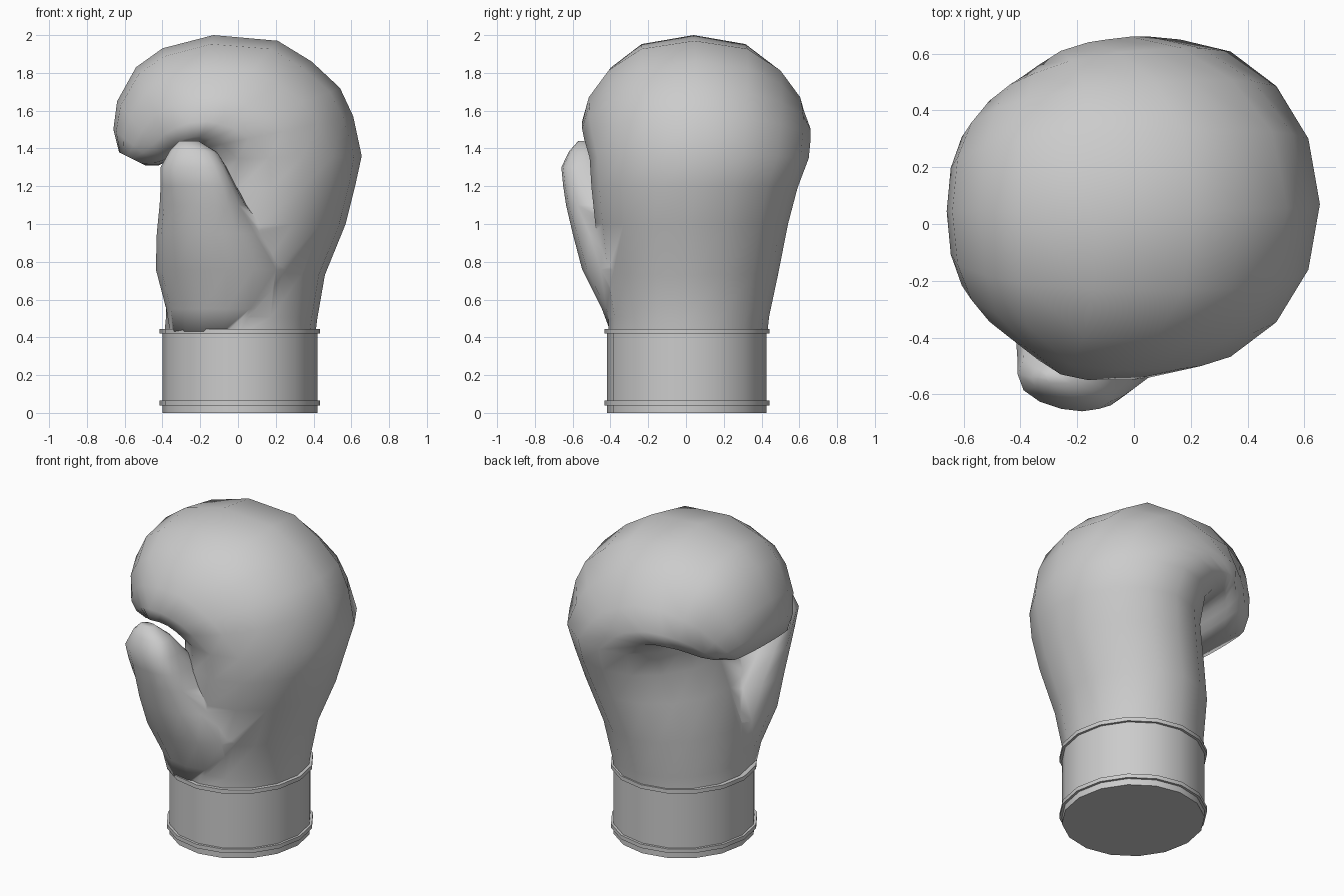
import bpy, bmesh, math
from mathutils import Vector

cube = bpy.data.objects.get("Cube")
if cube:
    bpy.data.objects.remove(cube, do_unlink=True)

SIDES = 16

# One plain grey for the whole glove
leather = bpy.data.materials.new("grey_leather")
leather.use_nodes = True
grey = (0.6, 0.6, 0.6, 1)
leather.diffuse_color = grey
leather.node_tree.nodes["Principled BSDF"].inputs["Base Color"].default_value = grey


def loft(name, rings):
    """Skin egg-shaped rings: outer (x, z), inner (x, z), (front y, back y), skew to inner.
    A stronger skew also makes the ring squarer."""
    bm = bmesh.new()
    loops = []
    for outer, inner, (front, back), skew in rings:
        a = Vector((outer[0], (front + back) / 2, outer[1]))
        b = Vector((inner[0], (front + back) / 2, inner[1]))
        across, depth = (a - b) / 2, Vector((0, (back - front) / 2, 0))
        loop = []
        for i in range(SIDES):
            c, s = math.cos(math.tau * i / SIDES), math.sin(math.tau * i / SIDES)
            wide = math.copysign(abs(s) ** (1 - 0.4 * abs(skew)), s)
            loop.append(bm.verts.new((a + b) / 2 + across * (c - skew * s * s) + depth * wide))
        loops.append(loop)
    for low, high in zip(loops, loops[1:]):
        for i in range(SIDES):
            j = (i + 1) % SIDES
            bm.faces.new((low[i], low[j], high[j], high[i]))
    for loop in (loops[0], loops[-1]):
        bm.faces.new(loop)
    bmesh.ops.recalc_face_normals(bm, faces=bm.faces)
    mesh = bpy.data.meshes.new(name)
    bm.to_mesh(mesh)
    bm.free()
    mesh.materials.append(leather)
    obj = bpy.data.objects.new(name, mesh)
    bpy.context.collection.objects.link(obj)
    return obj


def smooth(obj, degrees):
    bpy.ops.object.select_all(action="DESELECT")
    obj.select_set(True)
    bpy.context.view_layer.objects.active = obj
    bpy.ops.object.shade_smooth_by_angle(angle=math.radians(degrees))


def band(name, radius, bottom, top):
    bpy.ops.mesh.primitive_cylinder_add(vertices=SIDES, radius=radius, depth=top - bottom,
                                        location=(0.01, 0.005, (bottom + top) / 2))
    obj = bpy.context.object
    obj.name = name
    obj.scale.y = 1.03
    obj.data.materials.append(leather)
    smooth(obj, 40)


# Hand: rings rise from the wrist, then fan around the finger crease
hand = loft("padded_hand", [
    ((0.41, 0.42), (-0.39, 0.42), (-0.41, 0.43), 0),
    ((0.42, 0.50), (-0.38, 0.52), (-0.41, 0.44), 0),
    ((0.46, 0.73), (-0.38, 0.76), (-0.45, 0.49), 0),
    ((0.57, 1.00), (-0.33, 1.00), (-0.48, 0.54), 0),
    ((0.62, 1.20), (-0.27, 1.18), (-0.50, 0.59), 0),
    ((0.655, 1.36), (-0.24, 1.34), (-0.51, 0.65), 0.1),
    ((0.61, 1.57), (-0.24, 1.39), (-0.54, 0.66), 0.3),
    ((0.54, 1.72), (-0.25, 1.41), (-0.55, 0.66), 0.4),
    ((0.39, 1.86), (-0.26, 1.42), (-0.55, 0.65), 0.5),
    ((0.21, 1.97), (-0.27, 1.42), (-0.55, 0.64), 0.55),
    ((-0.13, 2.00), (-0.29, 1.42), (-0.53, 0.61), 0.6),
    ((-0.40, 1.93), (-0.32, 1.40), (-0.48, 0.56), 0.6),
    ((-0.54, 1.83), (-0.35, 1.37), (-0.43, 0.52), 0.55),
    ((-0.64, 1.65), (-0.38, 1.33), (-0.37, 0.46), 0.45),
    ((-0.66, 1.50), (-0.42, 1.31), (-0.31, 0.40), 0.3),
    ((-0.63, 1.38), (-0.49, 1.31), (-0.23, 0.31), 0),
])

# Thumb: swells out of the front of the palm
thumb = loft("thumb", [
    ((0.20, 0.43), (-0.36, 0.43), (-0.40, 0.15), 0),
    ((0.26, 0.55), (-0.38, 0.55), (-0.445, 0.18), 0),
    ((0.31, 0.76), (-0.435, 0.76), (-0.55, 0.12), 0),
    ((0.18, 0.95), (-0.43, 0.95), (-0.60, 0.00), 0),
    ((0.05, 1.10), (-0.415, 1.10), (-0.635, -0.20), -0.2),
    ((-0.01, 1.20), (-0.41, 1.20), (-0.65, -0.32), -0.3),
    ((-0.06, 1.30), (-0.41, 1.30), (-0.66, -0.40), -0.3),
    ((-0.11, 1.38), (-0.36, 1.39), (-0.62, -0.46), -0.2),
    ((-0.21, 1.44), (-0.31, 1.44), (-0.57, -0.51), 0),
])

# Merge the thumb into the hand
union = hand.modifiers.new("join_thumb", "BOOLEAN")
union.operation = "UNION"
union.solver = "EXACT"
union.object = thumb
bpy.context.view_layer.objects.active = hand
bpy.ops.object.modifier_apply(modifier=union.name)
bpy.data.objects.remove(thumb, do_unlink=True)
smooth(hand, 80)

# Cuff with a narrow trim at each end
band("cuff", 0.41, 0.0, 0.43)
band("lower_trim", 0.425, 0.04, 0.065)
band("upper_trim", 0.425, 0.42, 0.445)
